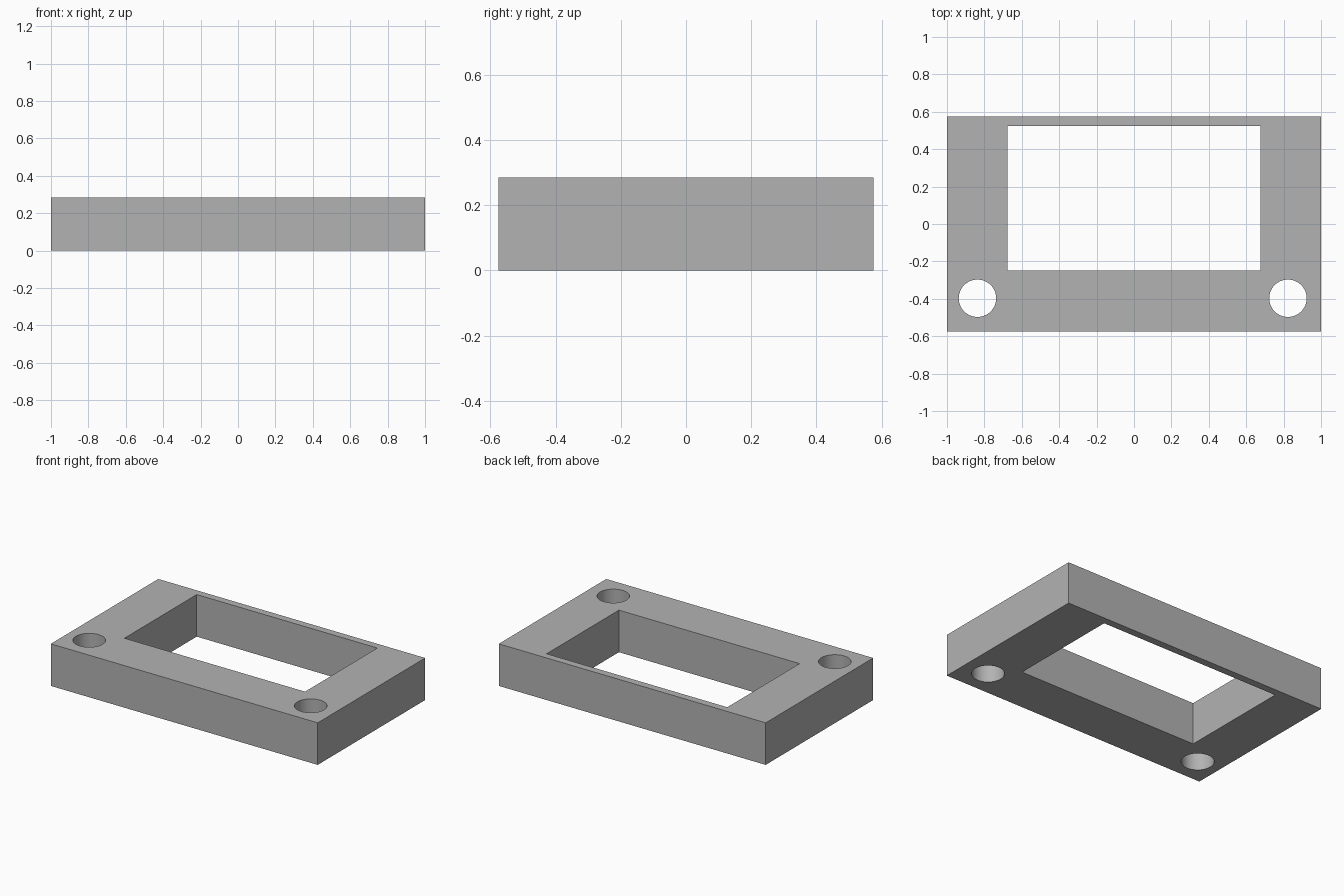
import bpy

old = bpy.data.objects.get("Cube")
if old:
    bpy.data.objects.remove(old, do_unlink=True)

HEIGHT = 0.285

# Single grey material
grey = bpy.data.materials.new("plain grey")
grey.use_nodes = True
colour = (0.45, 0.45, 0.45, 1)
grey.diffuse_color = colour
grey.node_tree.nodes["Principled BSDF"].inputs["Base Color"].default_value = colour


def box(name, x0, x1, y0, y1, z0, z1):
    bpy.ops.mesh.primitive_cube_add(
        size=1, location=((x0 + x1) / 2, (y0 + y1) / 2, (z0 + z1) / 2))
    obj = bpy.context.object
    obj.name = name
    obj.scale = (x1 - x0, y1 - y0, z1 - z0)
    bpy.ops.object.transform_apply(location=True, rotation=False, scale=True)
    obj.data.materials.append(grey)
    return obj


def cut(target, cutter):
    cutter.hide_render = True
    mod = target.modifiers.new("cut", "BOOLEAN")
    mod.operation = "DIFFERENCE"
    mod.solver = "EXACT"
    mod.object = cutter
    bpy.context.view_layer.objects.active = target
    bpy.ops.object.modifier_apply(modifier=mod.name)
    bpy.data.objects.remove(cutter, do_unlink=True)


# Rectangular block
frame = box("frame", -1, 1, -0.575, 0.575, 0, HEIGHT)

# Window opening, close to the back edge
cut(frame, box("window_cutter", -0.677, 0.677, -0.249, 0.525, -0.1, HEIGHT + 0.1))

# Two round through holes near the front corners
for x in (-0.837, 0.823):
    bpy.ops.mesh.primitive_cylinder_add(
        vertices=64, radius=0.1, depth=1, location=(x, -0.397, HEIGHT / 2))
    hole = bpy.context.object
    hole.name = "hole_cutter"
    hole.data.materials.append(grey)
    cut(frame, hole)

# Smooth hole walls, crisp edges elsewhere
bpy.ops.object.select_all(action="DESELECT")
frame.select_set(True)
bpy.context.view_layer.objects.active = frame
bpy.ops.object.shade_smooth_by_angle(angle=0.5)
